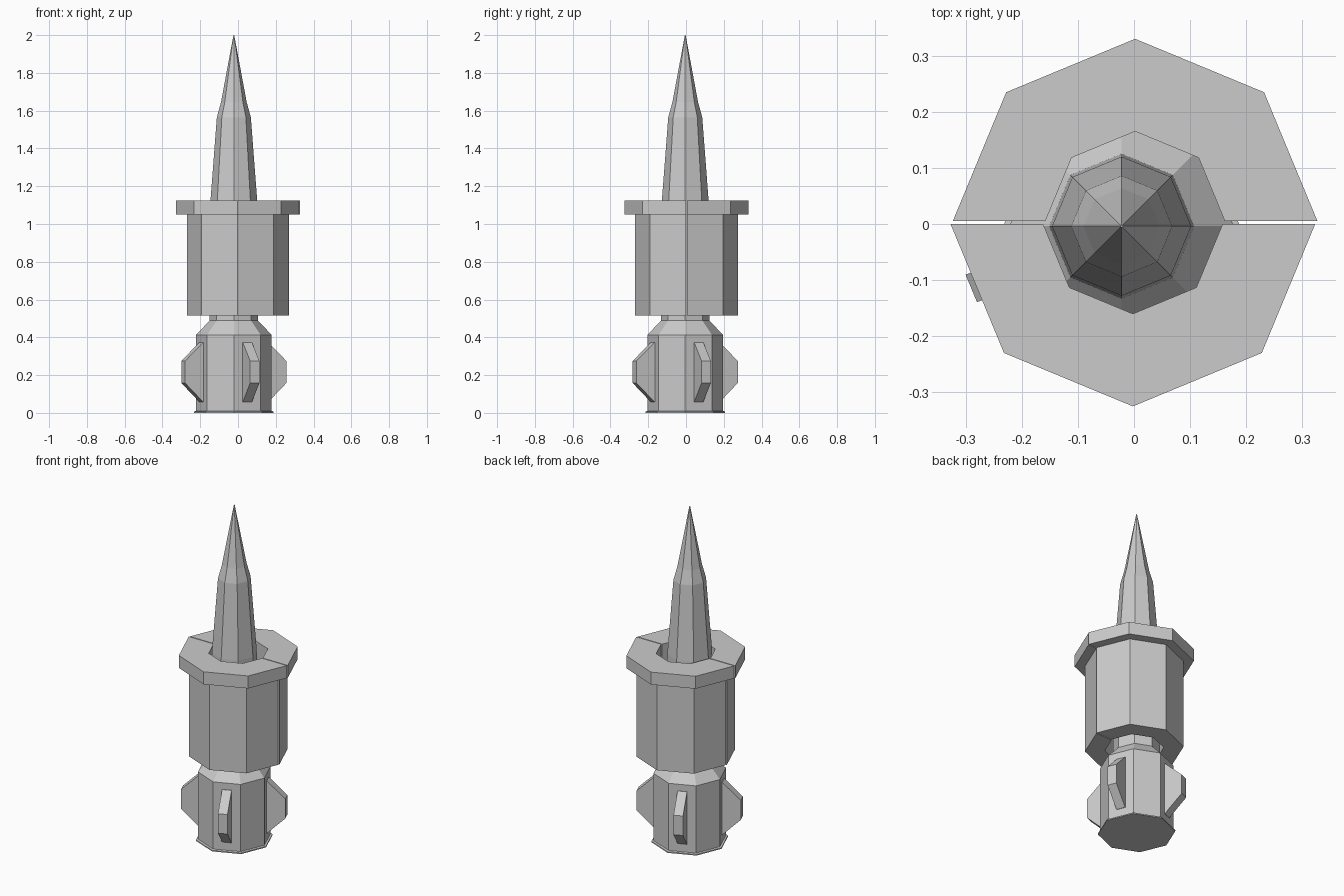
import bpy
from math import cos, sin, pi, radians

if "Cube" in bpy.data.objects:
    bpy.data.objects.remove(bpy.data.objects["Cube"])

AX, AY = -0.022, -0.004   # axis of the inner body


def make(name, verts, faces):
    me = bpy.data.meshes.new(name)
    me.from_pydata(verts, [], faces)
    me.update()
    ob = bpy.data.objects.new(name, me)
    bpy.context.collection.objects.link(ob)
    return ob


def ring(r, z):
    return [(AX + r * cos(i * pi / 4), AY + r * sin(i * pi / 4), z) for i in range(8)]


def lathe(name, profile):
    """Capped eight-sided solid from (radius, z) pairs, bottom to top."""
    verts = [v for r, z in profile for v in ring(r, z)]
    n = len(profile)
    faces = [(k * 8 + i, k * 8 + (i + 1) % 8, k * 8 + 8 + (i + 1) % 8, k * 8 + 8 + i)
             for k in range(n - 1) for i in range(8)]
    faces.append(tuple(range(7, -1, -1)))
    faces.append(tuple(range(n * 8 - 8, n * 8)))
    return make(name, verts, faces)


def half_shell(name, profile, start, cx, cy):
    """Closed (radius, z) section swept through half an octagon."""
    n = len(profile)
    verts = [(cx + r * cos(start + s * pi / 4), cy + r * sin(start + s * pi / 4), z)
             for s in range(5) for r, z in profile]
    faces = [(s * n + k, s * n + n + k, s * n + n + (k + 1) % n, s * n + (k + 1) % n)
             for s in range(4) for k in range(n)]
    faces.append(tuple(range(n)))
    faces.append(tuple(range(5 * n - 1, 4 * n - 1, -1)))
    return make(name, verts, faces)


# lower body with thin foot flange and sloped shoulder
lathe("body", [(0.211, 0), (0.211, 0.007), (0.2, 0.01), (0.2, 0.413), (0.129, 0.488)])

# spike running up through the sleeve
lathe("spike", [(0.129, 0.485), (0.124, 1.12), (0.09, 1.565), (0.068, 1.645), (0.002, 2.0)])

# split sleeve with collar, front and back halves
section = [(0.16, 0.515), (0.269, 0.515), (0.269, 1.05),
           (0.325, 1.05), (0.325, 1.125), (0.16, 1.125)]
half_shell("sleeve_front", section, pi, -0.002, 0.0)
half_shell("sleeve_back", section, 0, 0.002, 0.005)

# four trapezoid fins on alternate body faces
fin = [(0.17, 0.058), (0.187, 0.058), (0.29, 0.158), (0.29, 0.275), (0.187, 0.373), (0.17, 0.373)]
for i in range(4):
    a = radians(22.5 + 90 * i)
    n = len(fin)
    verts = [(AX + r * cos(a) - t * sin(a), AY + r * sin(a) + t * cos(a), z)
             for t in (-0.0265, 0.0265) for r, z in fin]
    faces = [tuple(range(n)), tuple(range(2 * n - 1, n - 1, -1))]
    faces += [(k, k + n, (k + 1) % n + n, (k + 1) % n) for k in range(n)]
    make(f"fin_{i + 1}", verts, faces)
